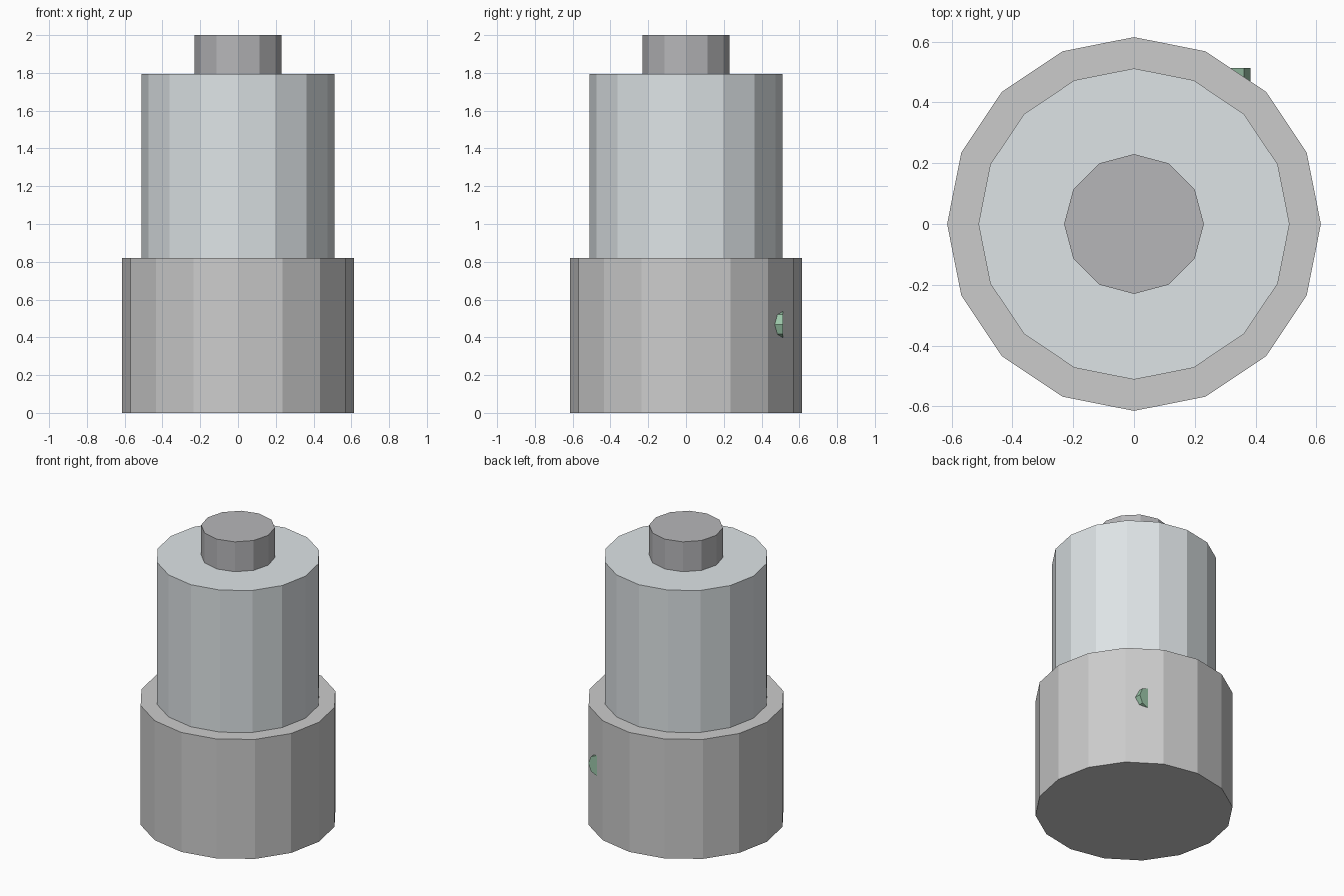
import bpy
import math

if "Cube" in bpy.data.objects:
    bpy.data.objects.remove(bpy.data.objects["Cube"])


def material(name, rgb):
    mat = bpy.data.materials.new(name)
    mat.diffuse_color = (*rgb, 1.0)
    mat.use_nodes = True
    mat.node_tree.nodes["Principled BSDF"].inputs["Base Color"].default_value = mat.diffuse_color
    return mat


def cylinder(name, sides, radius, depth, centre, mat=None, rotation=(0, 0, 0)):
    bpy.ops.mesh.primitive_cylinder_add(
        vertices=sides, radius=radius, depth=depth, location=centre, rotation=rotation)
    obj = bpy.context.object
    obj.name = name
    if mat:
        obj.data.materials.append(mat)
    return obj


steel = material("blue_grey", (0.73, 0.775, 0.795))
dark = material("dark_grey", (0.47, 0.47, 0.485))
green = material("green", (0.33, 0.57, 0.40))

# Stacked body: (name, sides, radius, bottom, top, material)
for name, sides, radius, bottom, top, mat in (
    ("base", 16, 0.615, 0.0, 0.82, None),
    ("barrel", 16, 0.512, 0.82, 1.795, steel),
    ("cap", 12, 0.23, 1.795, 2.0, dark),
):
    cylinder(name, sides, radius, top - bottom, (0, 0, (bottom + top) / 2), mat)

# Small button sunk into the back right of the base, facing backwards
cylinder("button", 8, 0.073, 0.10, (0.31, 0.463, 0.468), green, (math.pi / 2, 0, 0))
